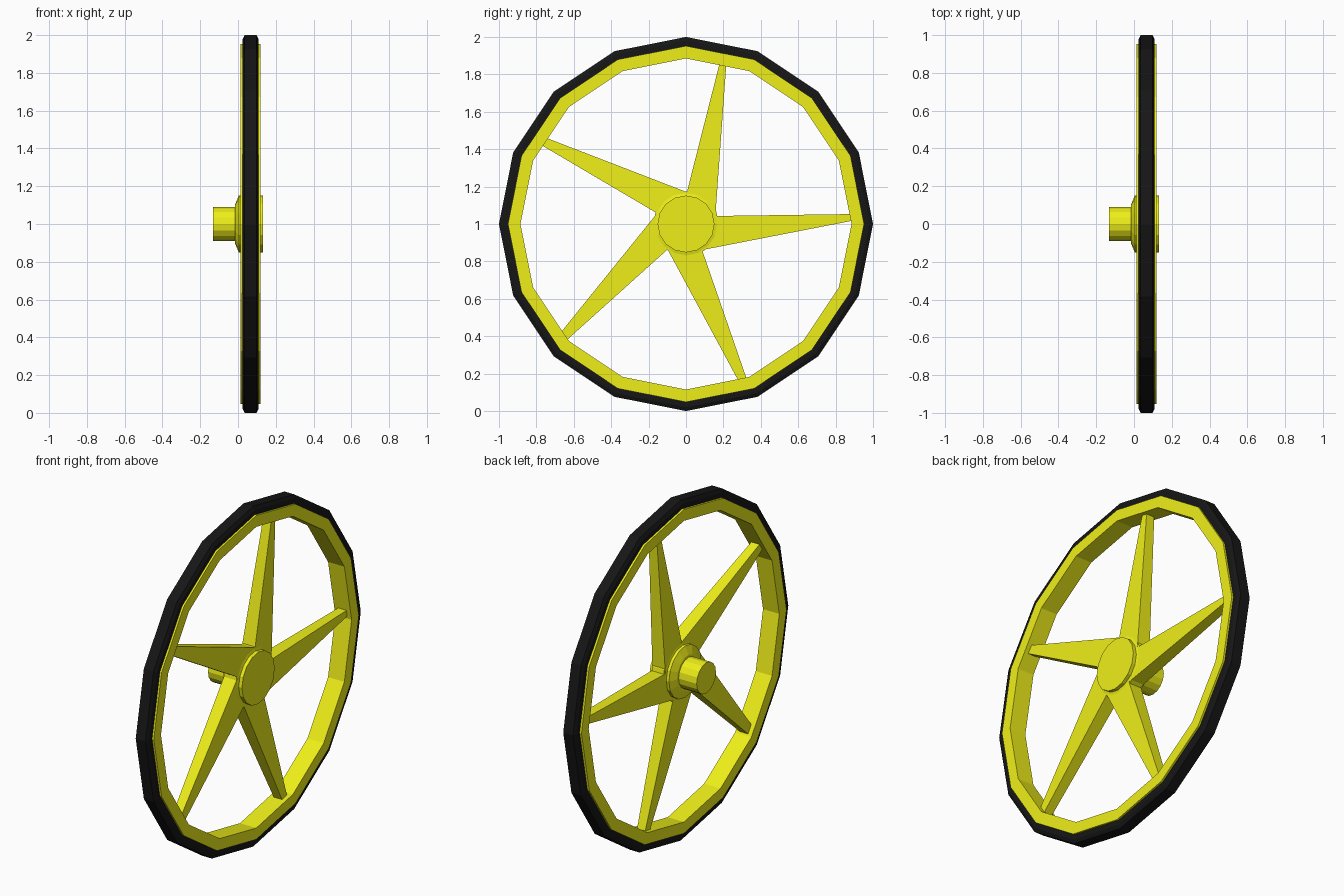
import bpy, bmesh, math
from mathutils import Vector

if "Cube" in bpy.data.objects:
    bpy.data.objects.remove(bpy.data.objects["Cube"])

CX, CZ = 0.066, 1.0   # wheel mid-plane and axle height


def material(name, rgb):
    m = bpy.data.materials.new(name)
    m.diffuse_color = (*rgb, 1)
    m.use_nodes = True
    m.node_tree.nodes["Principled BSDF"].inputs["Base Color"].default_value = m.diffuse_color
    return m


yellow = material("yellow_paint", (0.86, 0.86, 0.01))
black = material("black_rubber", (0.008, 0.008, 0.008))


def finish(bm, name, mat):
    bmesh.ops.recalc_face_normals(bm, faces=bm.faces)
    me = bpy.data.meshes.new(name)
    bm.to_mesh(me)
    bm.free()
    me.materials.append(mat)
    ob = bpy.data.objects.new(name, me)
    bpy.context.collection.objects.link(ob)
    return ob


def revolve(name, profile, mat, closed, sides=16):
    """Turn an (x, radius) profile about the axle; open profiles get end caps."""
    bm = bmesh.new()
    rings = []
    for x, r in profile:
        angles = [2 * math.pi * i / sides for i in range(sides)]
        rings.append([bm.verts.new((x, r * math.sin(a), CZ + r * math.cos(a))) for a in angles])
    pairs = list(zip(rings, rings[1:]))
    if closed:
        pairs.append((rings[-1], rings[0]))
    else:
        bm.faces.new(rings[0])
        bm.faces.new(rings[-1])
    for a, b in pairs:
        for i in range(sides):
            j = (i + 1) % sides
            bm.faces.new((a[i], a[j], b[j], b[i]))
    return finish(bm, name, mat)


# Tyre with chamfered tread edges
revolve("tyre", [(0.025, 0.935), (0.025, 0.98), (0.035, 1.0),
                 (0.098, 1.0), (0.108, 0.98), (0.108, 0.935)], black, True)

# Rim band
revolve("rim", [(0.013, 0.885), (0.013, 0.952), (0.119, 0.952), (0.119, 0.885)], yellow, True)

# Hub with axle stub, flare, flange and cap
revolve("hub", [(-0.132, 0.09), (-0.015, 0.09), (-0.015, 0.105), (0.005, 0.152), (0.022, 0.152),
                (0.028, 0.175), (0.105, 0.175), (0.111, 0.152), (0.132, 0.152)], yellow, False)

# Spokes: (y, z) from the axle - base A, base B, tip B, tip A
SPOKES = [
    ((0.005, 0.171), (0.160, 0.086), (0.214, 0.834), (0.176, 0.845)),
    ((0.176, 0.043), (0.112, -0.134), (0.882, 0.016), (0.882, 0.053)),
    ((-0.166, 0.064), (-0.010, 0.176), (-0.733, 0.455), (-0.765, 0.417)),
    ((-0.096, -0.134), (-0.171, 0.037), (-0.668, -0.578), (-0.631, -0.615)),
    ((0.086, -0.139), (-0.091, -0.150), (0.278, -0.834), (0.321, -0.818)),
]
for n, corners in enumerate(SPOKES, 1):
    a, b, tb, ta = (Vector(c) for c in corners)
    # run each end slightly into the hub and the rim
    quad = [a + (a - ta) * 0.05, b + (b - tb) * 0.05, tb + (tb - b) * 0.04, ta + (ta - a) * 0.04]
    half = (0.042, 0.042, 0.026, 0.026)
    bm = bmesh.new()
    left, right = ([bm.verts.new((CX + s * h, p.x, CZ + p.y)) for p, h in zip(quad, half)]
                   for s in (-1, 1))
    bm.faces.new(left)
    bm.faces.new(right)
    for i in range(4):
        j = (i + 1) % 4
        bm.faces.new((left[i], left[j], right[j], right[i]))
    finish(bm, f"spoke_{n}", yellow)
